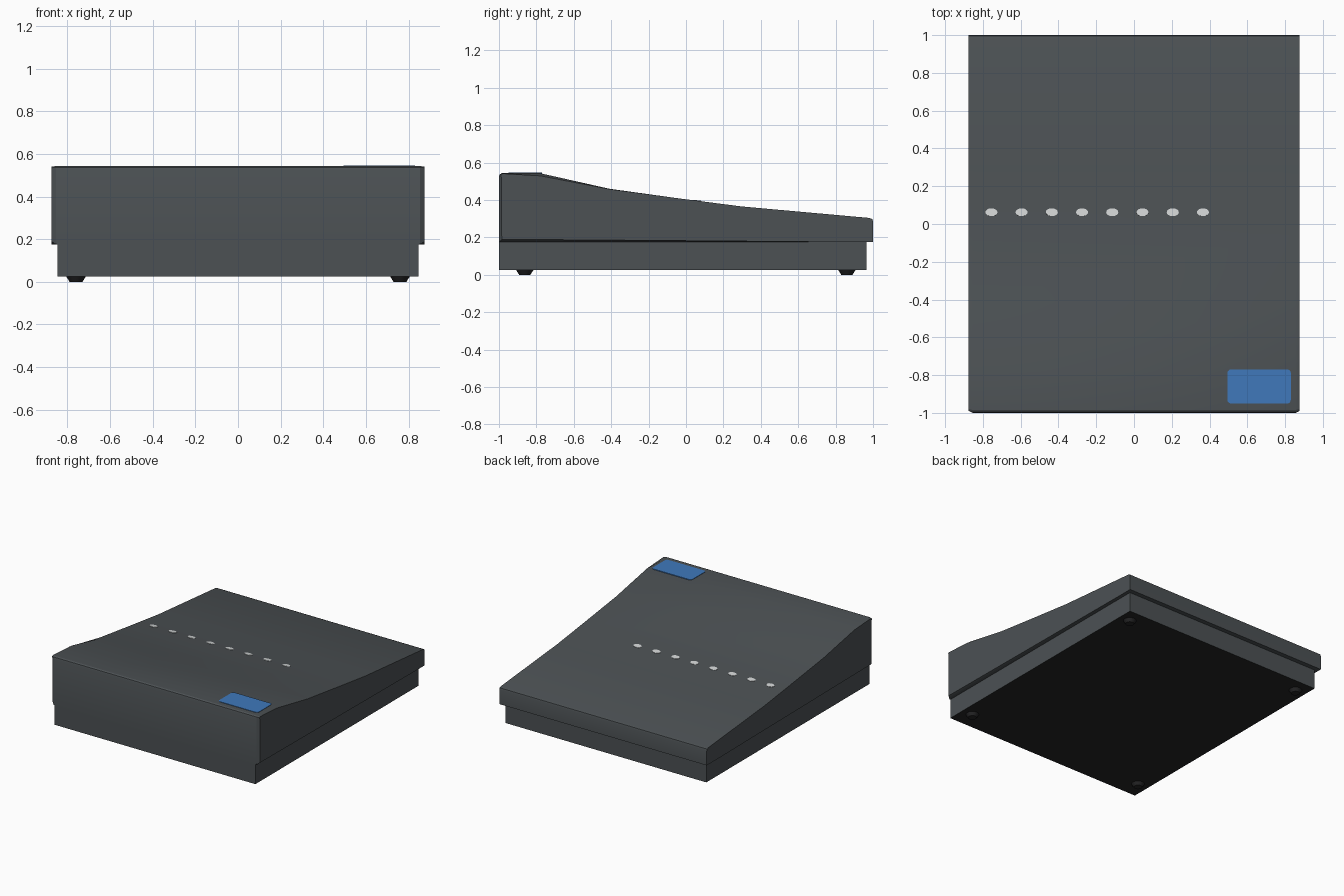
import bpy, bmesh, math
from mathutils import Matrix, Vector

if "Cube" in bpy.data.objects:
    bpy.data.objects.remove(bpy.data.objects["Cube"])


def material(name, rgb):
    m = bpy.data.materials.new(name)
    m.diffuse_color = (*rgb, 1)
    m.use_nodes = True
    m.node_tree.nodes["Principled BSDF"].inputs["Base Color"].default_value = m.diffuse_color
    return m


grey = material("slate grey", (0.072, 0.082, 0.088))
black = material("soft black", (0.018, 0.018, 0.019))
blue = material("key blue", (0.05, 0.19, 0.50))
white = material("indicator white", (0.65, 0.67, 0.67))


def finish(name, bm, mats, smooth=None):
    bmesh.ops.recalc_face_normals(bm, faces=bm.faces[:])
    me = bpy.data.meshes.new(name)
    bm.to_mesh(me)
    bm.free()
    for m in mats:
        me.materials.append(m)
    ob = bpy.data.objects.new(name, me)
    bpy.context.collection.objects.link(ob)
    if smooth:
        bpy.ops.object.select_all(action='DESELECT')
        ob.select_set(True)
        bpy.context.view_layer.objects.active = ob
        bpy.ops.object.shade_smooth_by_angle(angle=math.radians(smooth))
    return ob


def box(lo, hi):
    bm = bmesh.new()
    size = Vector(hi) - Vector(lo)
    mid = (Vector(hi) + Vector(lo)) / 2
    bmesh.ops.create_cube(bm, size=1, matrix=Matrix.Translation(mid) @ Matrix.Diagonal((*size, 1)))
    return bm


# Upper shell: side profiles (y, z) lofted across x, with a softened outer edge
inner = [(-1, .175), (-1, .525), (-.996, .537), (-.985, .543), (-.78, .543), (-.41, .46),
         (-.05, .41), (.3, .365), (.98, .304), (.996, .298), (1, .285), (1, .175), (.85, .175)]
edge = [(-.985, .19), (-.987, .52), (-.99, .535), (-.98, .541), (-.78, .529), (-.41, .458)] + inner[6:]
bm = bmesh.new()
rings = [[bm.verts.new((x, y, z)) for y, z in prof]
         for x, prof in ((-.875, edge), (-.855, inner), (.855, inner), (.875, edge))]
n = len(inner)
for a, b in zip(rings, rings[1:]):
    for i in range(n):
        j = (i + 1) % n
        bm.faces.new((a[i], a[j], b[j], b[i]))
bm.faces.new(rings[0])
bm.faces.new(rings[-1])
finish("upper_shell", bm, [grey], 28)

# Lower base with a black underside
bm = box((-.847, -1, .025), (.847, .965, .175))
bmesh.ops.recalc_face_normals(bm, faces=bm.faces[:])
for f in bm.faces:
    f.material_index = 1 if f.normal.z < -.5 else 0
finish("lower_base", bm, [grey, black])

# Four tapered feet
for sx in (-1, 1):
    for y in (-.862, .86):
        bm = bmesh.new()
        bmesh.ops.create_cone(bm, cap_ends=True, segments=24, radius1=.03, radius2=.046, depth=.025,
                              matrix=Matrix.Translation((sx * .76, y, .0125)))
        finish("foot", bm, [black], 30)

# Blue key plate with rounded corners
bm = box((.495, -.95, .538), (.83, -.77, .546))
uprights = [e for e in bm.edges if abs(e.verts[0].co.z - e.verts[1].co.z) > .004]
bmesh.ops.bevel(bm, geom=uprights, offset=.018, segments=4, profile=.5, affect='EDGES')
finish("blue_key", bm, [blue])

# Row of indicator lights lying on the slope
slope = math.atan2(.365 - .41, .35)
y0 = .062
z0 = .41 + (y0 + .05) * math.tan(slope)
for i in range(8):
    bm = bmesh.new()
    bmesh.ops.create_cone(bm, cap_ends=True, segments=16, radius1=1, radius2=1, depth=1,
                          matrix=Matrix.Translation((-.755 + .16 * i, y0, z0))
                          @ Matrix.Rotation(slope, 4, 'X') @ Matrix.Diagonal((.032, .021, .005, 1)))
    finish("indicator_light", bm, [white])
